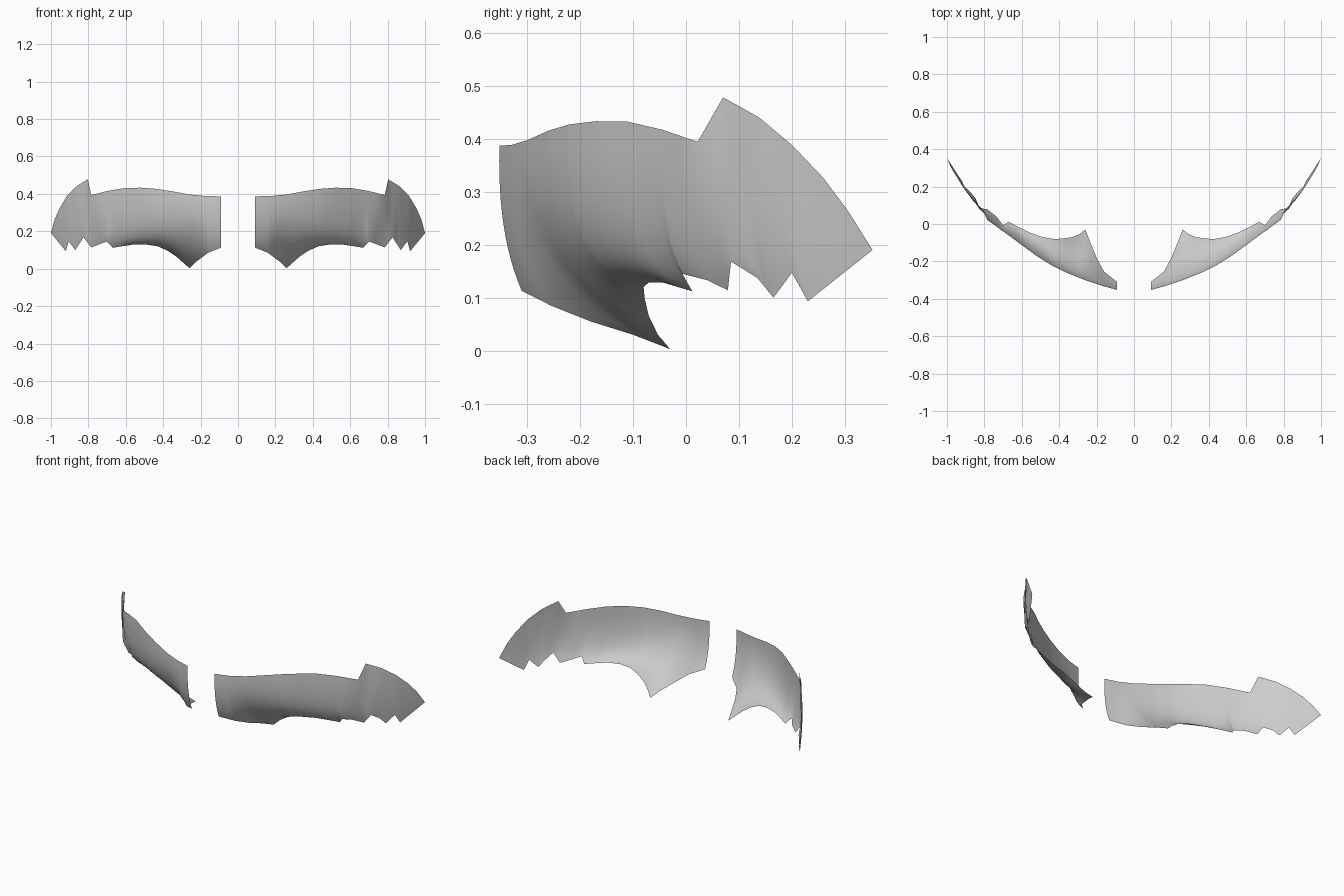
import bpy
import bmesh
from mathutils import Vector

cube = bpy.data.objects.get("Cube")
if cube:
    bpy.data.objects.remove(cube)

ROWS = 12

# Edge and belly lines of one half, running from the centre gap to the rear tip
TOP = [(.09, -.352, .387), (.17, -.33, .388), (.26, -.3, .397), (.36, -.26, .415),
       (.44, -.22, .427), (.52, -.17, .433), (.6, -.11, .432), (.69, -.045, .417),
       (.785, .022, .394), (.803, .07, .478), (.865, .138, .44), (.915, .2, .388),
       (.953, .26, .325), (.98, .305, .265), (1, .352, .19)]
BELLY = [(.09, -.357, .22), (.26, -.317, .14), (.44, -.235, .15), (.6, -.128, .17),
         (.69, -.055, .21), (.785, .022, .25), (.865, .115, .26), (.92, .2, .22),
         (1, .352, .19)]
BOTTOM = [(.09, -.31, .113), (.16, -.255, .085), (.2, -.18, .055), (.233, -.1, .03),
          (.26, -.03, .003), (.29, -.053, .03), (.33, -.07, .065), (.38, -.078, .098),
          (.43, -.08, .12), (.49, -.07, .129), (.56, -.045, .129), (.62, -.015, .12),
          (.67, .012, .112), (.7, -.007, .145), (.735, .04, .133), (.785, .079, .114),
          (.826, .085, .168), (.846, .135, .137), (.87, .165, .1), (.906, .2, .147),
          (.92, .23, .093), (1, .352, .19)]


def at(line, x):
    """Point on a line of points at a given x."""
    for a, b in zip(line, line[1:]):
        if x <= b[0]:
            return Vector(a).lerp(Vector(b), (x - a[0]) / (b[0] - a[0]))
    return Vector(line[-1])


# Stations at every corner of the edges, so that the teeth stay sharp
stations = sorted({p[0] for p in TOP + BELLY + BOTTOM})

bm = bmesh.new()
columns = []
for x in stations:
    top, belly, bottom = at(TOP, x), at(BELLY, x), at(BOTTOM, x)
    column = []
    for j in range(ROWS + 1):
        t = j / ROWS
        column.append(bm.verts.new(top.lerp(belly, t).lerp(belly.lerp(bottom, t), t)))
    columns.append(column)
for left, right in zip(columns, columns[1:]):
    for j in range(ROWS):
        bm.faces.new((left[j], left[j + 1], right[j + 1], right[j]))
bmesh.ops.remove_doubles(bm, verts=bm.verts[:], dist=.0005)
for face in bm.faces:
    face.smooth = True

mesh = bpy.data.meshes.new("curved_panels")
bm.to_mesh(mesh)
bm.free()
panels = bpy.data.objects.new("curved_panels", mesh)
bpy.context.collection.objects.link(panels)

# Opposite panel
mirror = panels.modifiers.new("Mirror", 'MIRROR')
mirror.use_mirror_merge = False

# Plain grey
grey = bpy.data.materials.new("light_grey")
grey.use_nodes = True
colour = (.6, .6, .6, 1)
grey.diffuse_color = colour
grey.node_tree.nodes["Principled BSDF"].inputs["Base Color"].default_value = colour
mesh.materials.append(grey)
